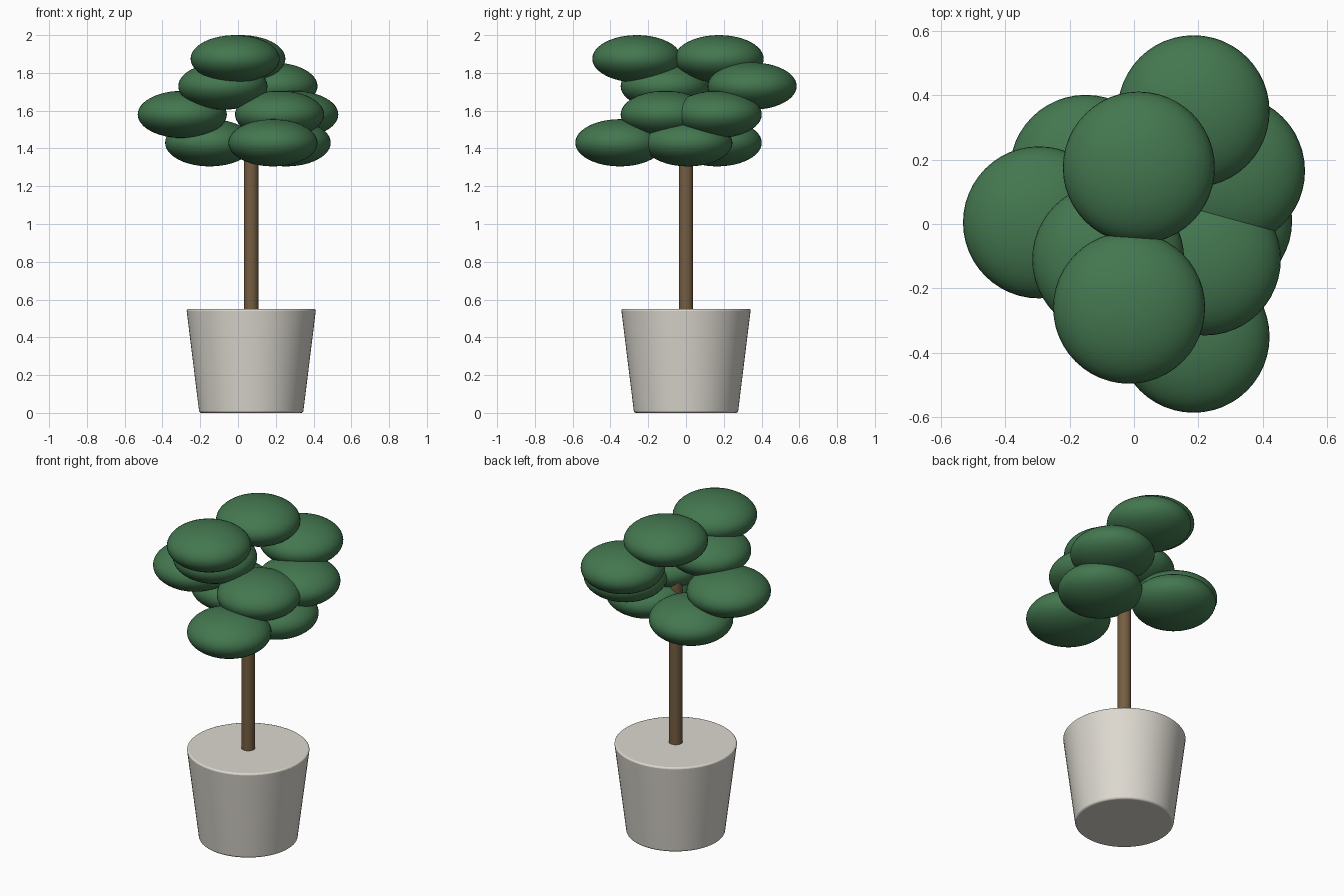
import bpy
import math

if "Cube" in bpy.data.objects:
    bpy.data.objects.remove(bpy.data.objects["Cube"], do_unlink=True)


def material(name, rgb):
    mat = bpy.data.materials.new(name)
    mat.use_nodes = True
    mat.diffuse_color = (*rgb, 1)
    bsdf = mat.node_tree.nodes["Principled BSDF"]
    bsdf.inputs["Base Color"].default_value = (*rgb, 1)
    bsdf.inputs["Roughness"].default_value = 0.8
    return mat


def finish(name, mat):
    obj = bpy.context.object
    obj.name = name
    obj.data.materials.append(mat)
    bpy.ops.object.shade_smooth_by_angle(angle=math.radians(40))
    return obj


stone = material("pale stone", (0.72, 0.69, 0.63))
bark = material("brown bark", (0.18, 0.11, 0.053))
leaf = material("leaf green", (0.057, 0.185, 0.079))

STEM_X = 0.07
POT_TOP = 0.55
TRUNK_TOP = 1.57

# Solid tapered pot with softened rims
bpy.ops.mesh.primitive_cone_add(vertices=64, radius1=0.275, radius2=0.343,
                                depth=POT_TOP, location=(STEM_X, 0, POT_TOP / 2))
pot = bpy.context.object
bevel = pot.modifiers.new("soft rims", "BEVEL")
bevel.width = 0.01
bevel.segments = 3
bevel.limit_method = "ANGLE"
bevel.angle_limit = math.radians(40)
finish("pot", stone)

# Slim trunk
bpy.ops.mesh.primitive_cylinder_add(vertices=32, radius=0.038,
                                    depth=TRUNK_TOP - POT_TOP + 0.02,
                                    location=(STEM_X, 0, (TRUNK_TOP + POT_TOP - 0.02) / 2))
finish("trunk", bark)

# Flattened foliage pads, in four layers
layers = {
    1.43: [(-0.15, 0.165), (0.185, -0.35), (0.255, 0.01)],
    1.58: [(-0.295, 0.005), (0.22, -0.11), (0.295, 0.165)],
    1.73: [(-0.08, -0.11), (0.185, 0.35)],
    1.875: [(-0.015, -0.26), (0.015, 0.175)],
}
for z, spots in layers.items():
    for x, y in spots:
        bpy.ops.mesh.primitive_uv_sphere_add(segments=48, ring_count=24, radius=1,
                                             location=(x, y, z))
        bpy.context.object.scale = (0.236, 0.236, 0.125)
        finish("foliage_pad", leaf)
